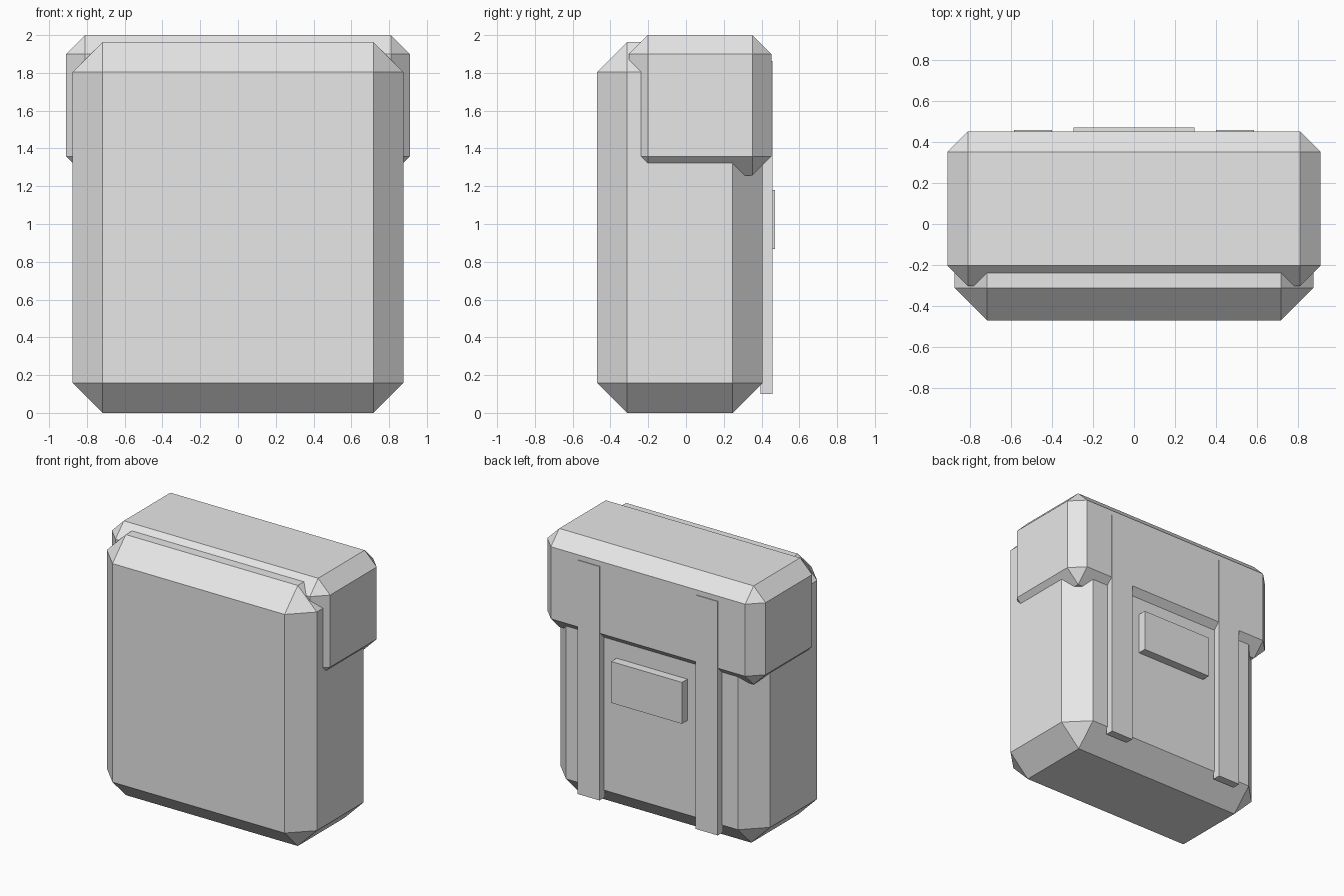
import bpy
import bmesh
from mathutils import Vector

if "Cube" in bpy.data.objects:
    bpy.data.objects.remove(bpy.data.objects["Cube"])

grey = bpy.data.materials.new("plain_grey")
grey.diffuse_color = (0.8, 0.8, 0.8, 1)
grey.use_nodes = True
grey.node_tree.nodes["Principled BSDF"].inputs["Base Color"].default_value = grey.diffuse_color


def box(name, x, y, z, chamfer=0.0):
    """Box from (min, max) ranges, optionally with flat chamfered edges."""
    bm = bmesh.new()
    bmesh.ops.create_cube(bm, size=1)
    for v in bm.verts:
        v.co = Vector(r[0] if c < 0 else r[1] for c, r in zip(v.co, (x, y, z)))
    if chamfer:
        bmesh.ops.bevel(bm, geom=bm.edges[:], offset=chamfer,
                        offset_type='OFFSET', segments=1, affect='EDGES')
    mesh = bpy.data.meshes.new(name)
    bm.to_mesh(mesh)
    bm.free()
    mesh.materials.append(grey)
    obj = bpy.data.objects.new(name, mesh)
    bpy.context.collection.objects.link(obj)
    return obj


# Main bag and the overlapping top flap
box("bag_body", (-0.875, 0.875), (-0.47, 0.405), (0, 1.963), 0.158)
box("top_flap", (-0.91, 0.91), (-0.302, 0.452), (1.257, 2.0), 0.1)

# Two long straps on the back
for side, x in (("left", (-0.585, -0.4)), ("right", (0.4, 0.585))):
    box(side + "_strap", x, (0.395, 0.458), (0.1, 1.862))

# Small plate between the straps
box("back_plate", (-0.295, 0.295), (0.39, 0.47), (0.868, 1.18))
